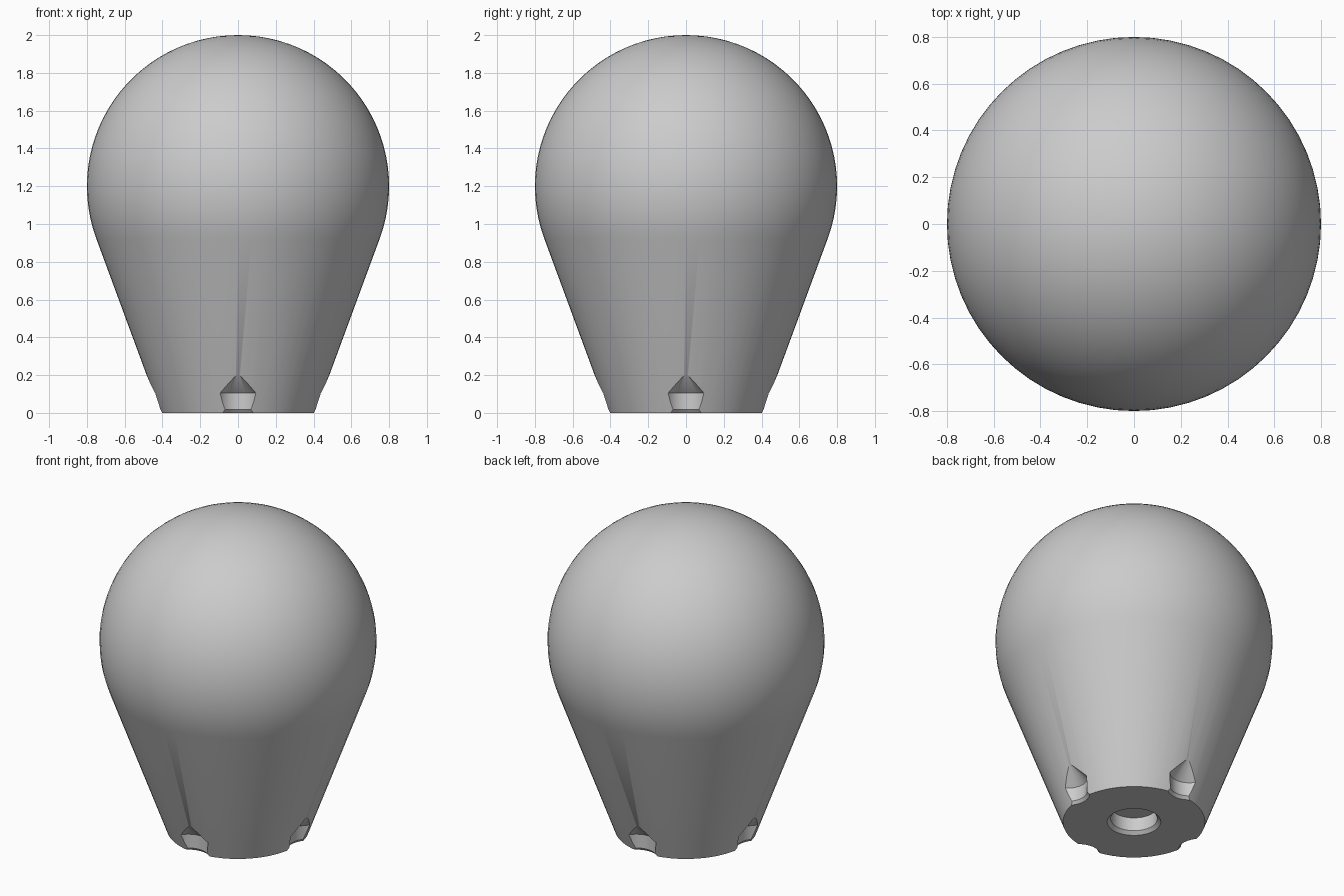
import bpy, bmesh, math
from mathutils import Matrix

if "Cube" in bpy.data.objects:
    bpy.data.objects.remove(bpy.data.objects["Cube"], do_unlink=True)

grey = bpy.data.materials.new("plain_grey")
grey.use_nodes = True
colour = (0.6, 0.6, 0.6, 1)
grey.diffuse_color = colour
grey.node_tree.nodes["Principled BSDF"].inputs["Base Color"].default_value = colour


def lathe(name, profile, steps, x=0, y=0):
    """Turn an (r, z) profile, running from axis to axis, about the vertical axis."""
    bm = bmesh.new()
    verts = [bm.verts.new((r, 0, z)) for r, z in profile]
    edges = [bm.edges.new(pair) for pair in zip(verts, verts[1:])]
    bmesh.ops.spin(bm, geom=verts + edges, cent=(0, 0, 0), axis=(0, 0, 1),
                   angle=math.tau, steps=steps, use_merge=False)
    bmesh.ops.remove_doubles(bm, verts=bm.verts, dist=0.0001)
    bmesh.ops.recalc_face_normals(bm, faces=bm.faces)
    bm.transform(Matrix.Translation((x, y, 0)))
    mesh = bpy.data.meshes.new(name)
    bm.to_mesh(mesh)
    bm.free()
    mesh.materials.append(grey)
    obj = bpy.data.objects.new(name, mesh)
    bpy.context.collection.objects.link(obj)
    return obj


# Knob: flat foot, tapering stem that runs tangent into a ball
RADIUS, CENTRE, FOOT = 0.8, 1.2, 0.41
start, rings = math.radians(-20.2), 28
profile = [(0, 0), (FOOT, 0)]
for i in range(rings):
    a = start + (math.pi / 2 - start) * i / rings
    profile.append((RADIUS * math.cos(a), CENTRE + RADIUS * math.sin(a)))
profile.append((0, CENTRE + RADIUS))
knob = lathe("knob", profile, 64)

# Cutters: round socket under the foot and four pointed notches round its rim
cutters = [lathe("socket_cutter", [(0, -0.05), (0.155, -0.05), (0.155, 0),
                                   (0.135, 0.02), (0.135, 0.105), (0, 0.105)], 48)]
notch = [(0, -0.05), (0.128, -0.05), (0.128, 0), (0.113, 0.018),
         (0.113, 0.105), (0, 0.218)]
for k in range(4):
    a = k * math.pi / 2
    cutters.append(lathe("notch_cutter", notch, 32,
                         0.5 * math.cos(a), 0.5 * math.sin(a)))

bpy.ops.object.select_all(action='DESELECT')
bpy.context.view_layer.objects.active = knob
knob.select_set(True)
for cutter in cutters:
    cutter.hide_render = True
    cut = knob.modifiers.new("cut", 'BOOLEAN')
    cut.operation = 'DIFFERENCE'
    cut.solver = 'EXACT'
    cut.object = cutter
    bpy.ops.object.modifier_apply(modifier=cut.name)
    bpy.data.objects.remove(cutter, do_unlink=True)

bpy.ops.object.shade_smooth_by_angle(angle=math.radians(30))
